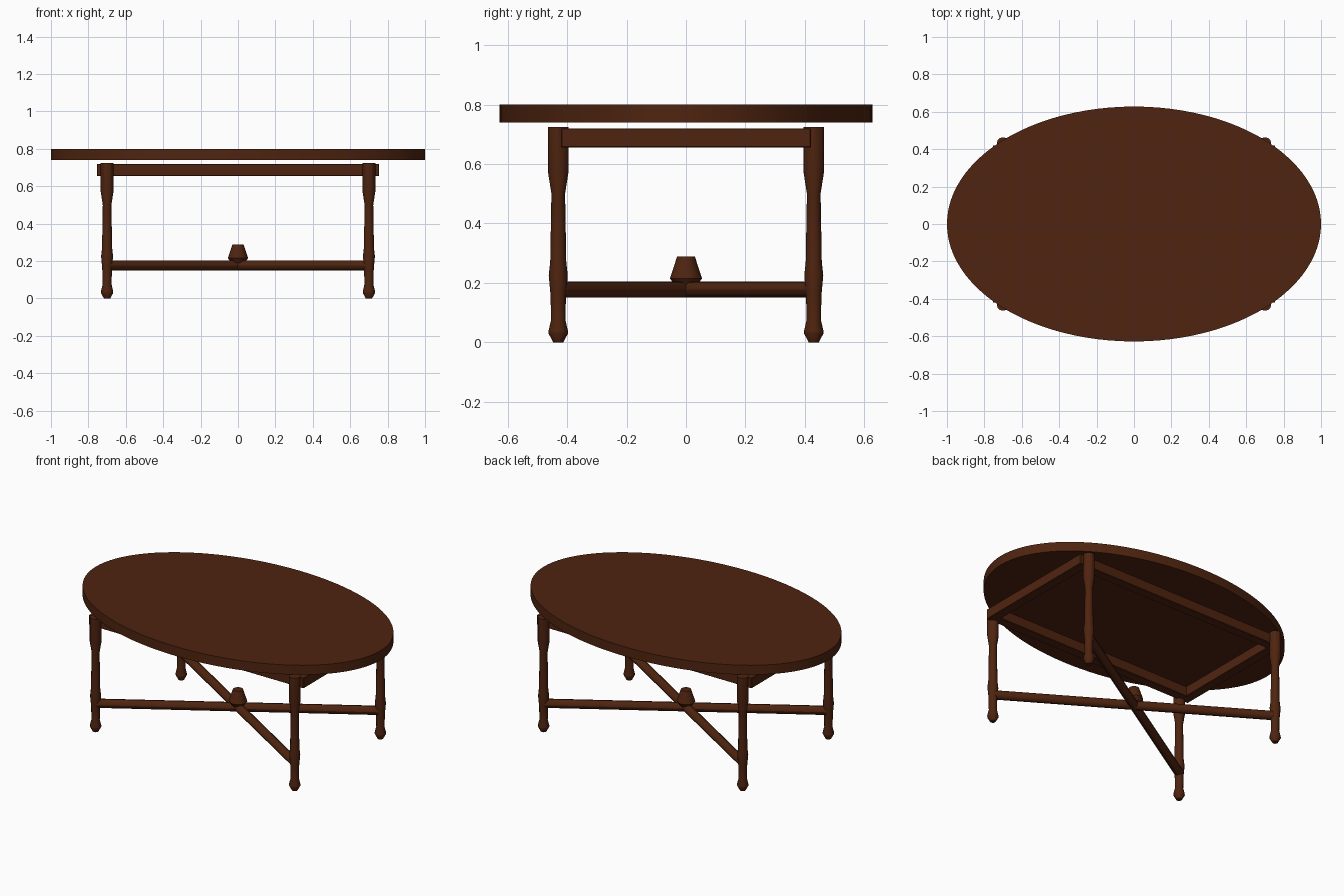
import bpy, math
from mathutils import Vector

cube = bpy.data.objects.get("Cube")
if cube:
    bpy.data.objects.remove(cube, do_unlink=True)

wood = bpy.data.materials.new("dark_brown_wood")
wood.use_nodes = True
colour = (0.078, 0.0175, 0.005, 1)
wood.diffuse_color = colour
wood.node_tree.nodes["Principled BSDF"].inputs["Base Color"].default_value = colour


def finish(obj, name, smooth=True):
    obj.name = name
    obj.data.materials.append(wood)
    if smooth:
        bpy.ops.object.shade_smooth_by_angle(angle=math.radians(30))
    return obj


def turned(name, profile, location, sides):
    """Lathe a (radius, height) profile around z."""
    verts, faces = [], []
    for r, z in profile:
        for i in range(sides):
            a = math.tau * i / sides
            verts.append((r * math.cos(a), r * math.sin(a), z))
    for k in range(len(profile) - 1):
        for i in range(sides):
            j = (i + 1) % sides
            a, b = k * sides, (k + 1) * sides
            faces.append((a + i, a + j, b + j, b + i))
    faces.append(tuple(reversed(range(sides))))
    faces.append(tuple(range(len(verts) - sides, len(verts))))
    mesh = bpy.data.meshes.new(name)
    mesh.from_pydata(verts, [], faces)
    obj = bpy.data.objects.new(name, mesh)
    bpy.context.collection.objects.link(obj)
    obj.location = location
    bpy.ops.object.select_all(action='DESELECT')
    obj.select_set(True)
    bpy.context.view_layer.objects.active = obj
    return finish(obj, name)


def rail(name, location, size):
    bpy.ops.mesh.primitive_cube_add(size=1, location=location)
    obj = bpy.context.object
    for v in obj.data.vertices:
        v.co *= Vector(size)
    bevel = obj.modifiers.new("softened_edges", 'BEVEL')
    bevel.width = 0.003
    bevel.segments = 1
    return finish(obj, name, False)


# Oval top
bpy.ops.mesh.primitive_cylinder_add(vertices=96, radius=1, depth=0.06, location=(0, 0, 0.77))
top = bpy.context.object
for v in top.data.vertices:
    v.co.y *= 0.628
finish(top, "oval_top")

# Turned legs
LEG_X, LEG_Y = 0.70, 0.43
leg_profile = [(0.017, 0), (0.033, 0.03), (0.033, 0.037), (0.024, 0.075), (0.026, 0.16),
               (0.032, 0.225), (0.027, 0.27), (0.023, 0.5), (0.034, 0.57), (0.034, 0.725)]
for sx, side in ((-1, "right"), (1, "left")):
    for sy, end in ((-1, "front"), (1, "back")):
        turned(f"{end}_{side}_leg", leg_profile, (sx * LEG_X, sy * LEG_Y, 0), 12)

# Apron rails under the top
for s, end, side in ((-1, "front", "right"), (1, "back", "left")):
    rail(f"{end}_apron", (0, s * 0.39, 0.6875), (1.46, 0.06, 0.065))
    rail(f"{side}_apron", (s * 0.725, 0, 0.6875), (0.06, 0.84, 0.065))

# Crossed stretchers between opposite legs
for s, name in ((1, "stretcher_a"), (-1, "stretcher_b")):
    span = Vector((LEG_X, s * LEG_Y, 0))
    bpy.ops.mesh.primitive_cylinder_add(vertices=12, radius=0.027, depth=span.length * 2,
                                        location=(0, 0, 0.177))
    obj = bpy.context.object
    obj.rotation_euler = span.to_track_quat('Z', 'Y').to_euler()
    finish(obj, name)

# Finial where the stretchers cross
turned("centre_finial", [(0.036, 0.19), (0.054, 0.215), (0.03, 0.288)], (0, 0, 0), 12)
